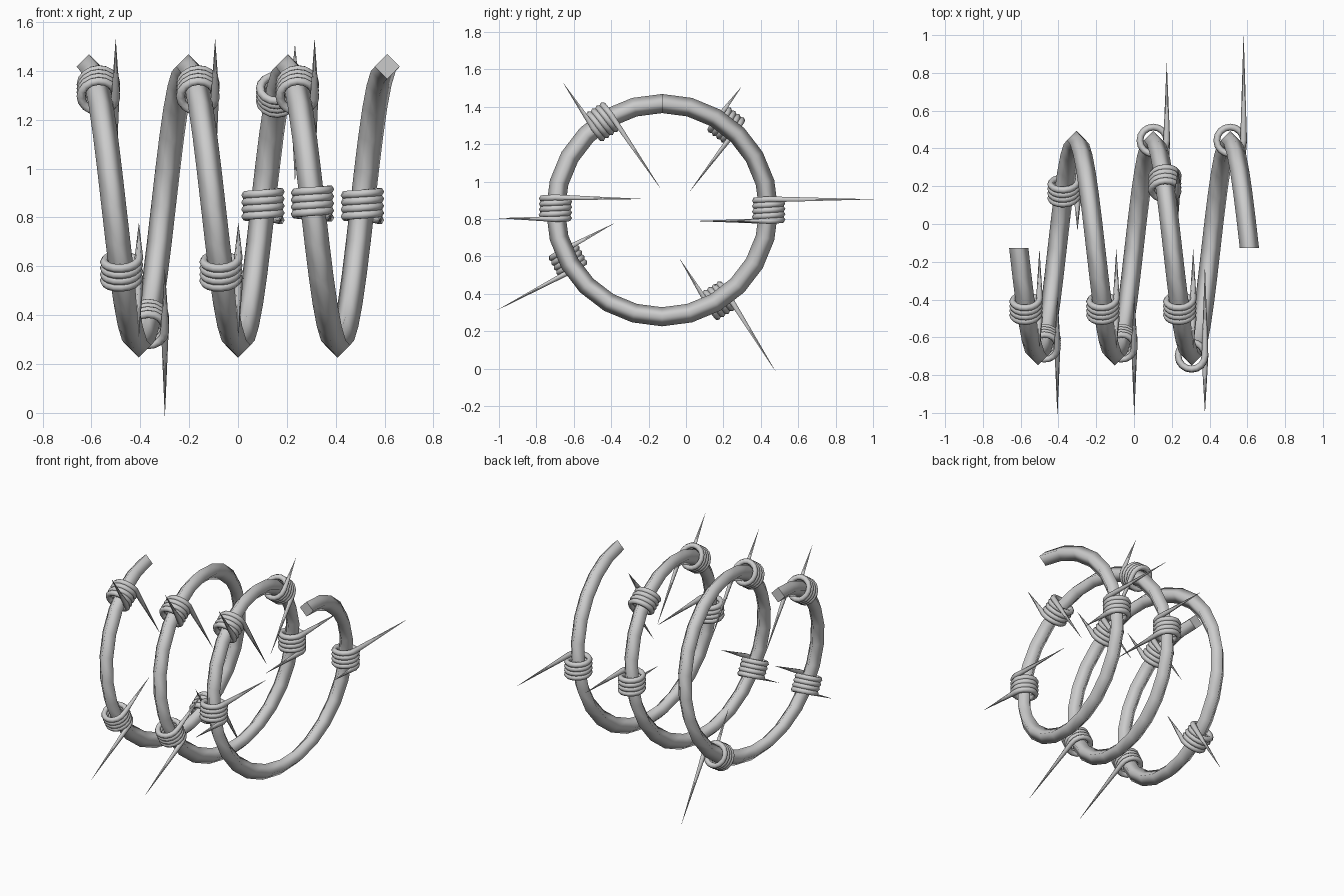
import bpy, bmesh
from math import sin, cos, pi, radians
from mathutils import Vector

if "Cube" in bpy.data.objects:
    bpy.data.objects.remove(bpy.data.objects["Cube"])

X = Vector((1, 0, 0))
CENTER = Vector((0, -0.128, 0.847))
RING_R, TUBE_R = 0.57, 0.051
PITCH, START_X, TURNS = 0.407, -0.61, 3


def ring_frame(t):
    """Point on the big helix, outward direction and travel direction."""
    n = Vector((0, -sin(t), cos(t)))
    d = Vector((0, -cos(t), -sin(t)))
    return CENTER + n * RING_R + X * (START_X + PITCH * t / (2 * pi)), n, d


def sweep(name, stations, sides):
    """Skin a tube through stations of (point, axis u, axis v, radius)."""
    bm = bmesh.new()
    rings = []
    for p, u, v, r in stations:
        rings.append([bm.verts.new(p + (u * cos(2 * pi * i / sides) + v * sin(2 * pi * i / sides)) * r)
                      for i in range(sides)])
    for a, b in zip(rings, rings[1:]):
        for i in range(sides):
            j = (i + 1) % sides
            bm.faces.new((a[i], a[j], b[j], b[i])).smooth = True
    bm.faces.new(rings[0][::-1])
    bm.faces.new(rings[-1])
    bmesh.ops.recalc_face_normals(bm, faces=bm.faces[:])
    me = bpy.data.meshes.new(name)
    bm.to_mesh(me)
    bm.free()
    ob = bpy.data.objects.new(name, me)
    bpy.context.collection.objects.link(ob)
    return ob


# Main coiled wire: square section set on its corner
stations = []
for i in range(24 * TURNS + 1):
    p, n, d = ring_frame(2 * pi * i / 24)
    stations.append((p, n, X, TUBE_R))
sweep("coiled_wire", stations, 4)


# Barb: small wire wrapped round the main one, ending in two spikes
def barb(name, degrees, turn, out_len, in_len):
    c, n, d = ring_frame(radians(degrees) + 2 * pi * turn)
    coil_r, half, wraps, wire_r, steps = 0.071, 0.058, 4, 0.018, 16
    st = [(c + X * coil_r - d * half - n * in_len, X, d, 0.0005)]
    for i in range(wraps * steps + 1):
        a = 2 * pi * i / steps
        u = X * cos(a) + n * sin(a)
        st.append((c + u * coil_r + d * half * (2 * i / (wraps * steps) - 1), u, d, wire_r))
    st.append((c + X * coil_r + d * half + n * out_len, X, d, 0.0005))
    sweep(name, st, 6)


# (angle round the ring, turn, outward spike, inward spike)
for k, spec in enumerate([
        (34, 0, 0.29, 0.47), (34, 1, 0.29, 0.47), (34, 2, 0.29, 0.47),
        (118, 0, 0.46, 0.31), (118, 1, 0.46, 0.31),
        (89, 2, 0.30, 0.47),
        (212, 0, 0.48, 0.30),
        (270, 1, 0.41, 0.39), (270, 2, 0.56, 0.22),
        (323, 1, 0.21, 0.40)]):
    barb(f"barb_{k + 1}", *spec)
